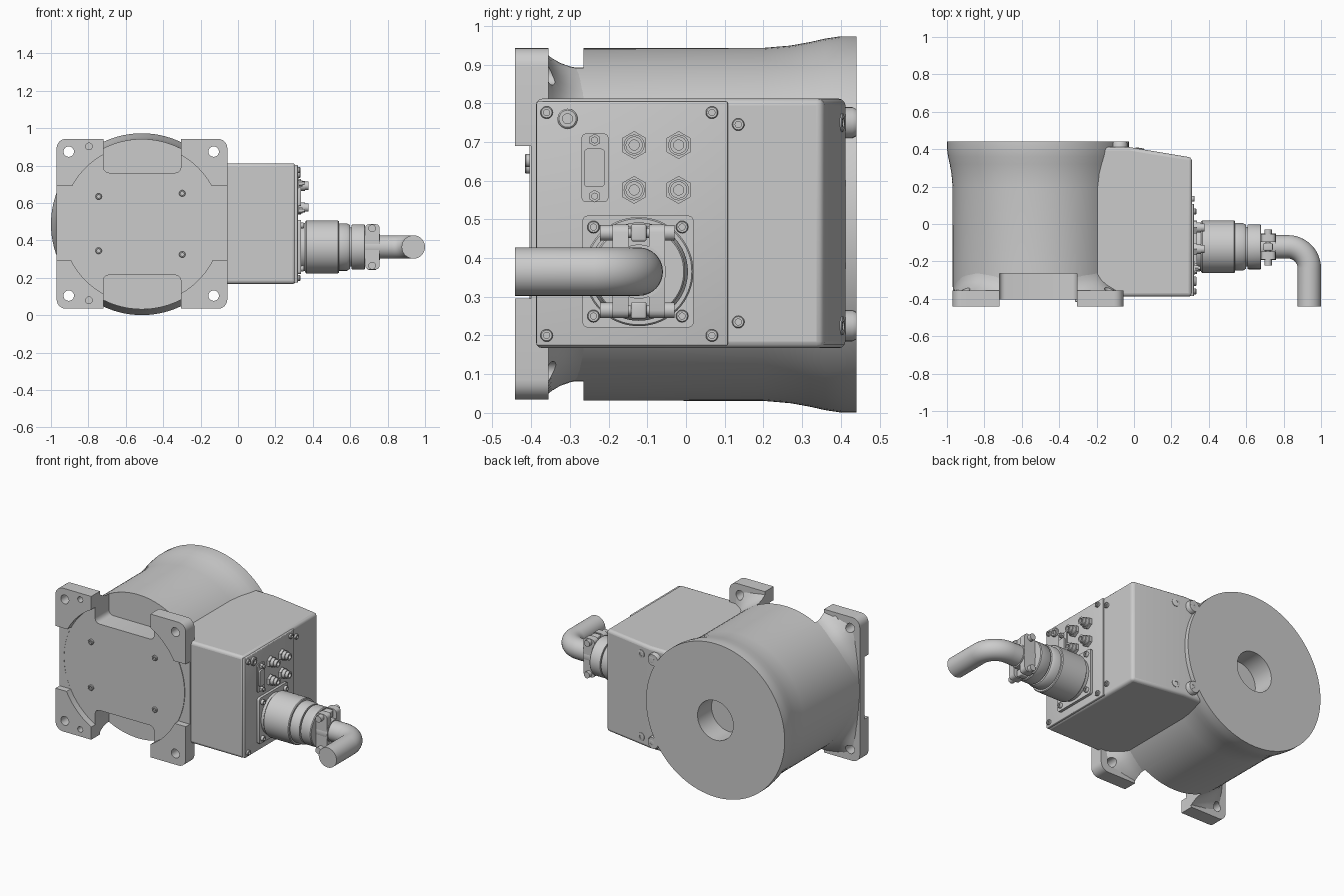
import bpy, bmesh
from math import cos, sin, pi
from mathutils import Vector

if "Cube" in bpy.data.objects:
    bpy.data.objects.remove(bpy.data.objects["Cube"])

CX, CZ = -0.514, 0.487          # main housing axis (runs along y)
PY, PZ = -0.122, 0.365          # cable connector axis (runs along x)
X, Y, Z = Vector((1, 0, 0)), Vector((0, 1, 0)), Vector((0, 0, 1))


def finish(name, bm):
    bmesh.ops.recalc_face_normals(bm, faces=bm.faces)
    me = bpy.data.meshes.new(name)
    bm.to_mesh(me)
    bm.free()
    ob = bpy.data.objects.new(name, me)
    bpy.context.collection.objects.link(ob)
    return smooth(ob)


def smooth(ob):
    bpy.ops.object.select_all(action='DESELECT')
    bpy.context.view_layer.objects.active = ob
    ob.select_set(True)
    bpy.ops.object.shade_smooth_by_angle(angle=0.6)
    return ob


def loft(name, rings):
    bm = bmesh.new()
    vs = [[bm.verts.new(p) for p in r] for r in rings]
    n = len(vs[0])
    for a, b in zip(vs, vs[1:]):
        for i in range(n):
            bm.faces.new((a[i], a[(i + 1) % n], b[(i + 1) % n], b[i]))
    bm.faces.new(vs[0])
    bm.faces.new(vs[-1])
    return finish(name, bm)


def lathe(name, origin, d, profile, n=32):
    """profile = (distance along d, radius) pairs"""
    o, u = Vector(origin), Z
    v = d.cross(u)
    return loft(name, [[o + d * a + (u * cos(2 * pi * i / n) + v * sin(2 * pi * i / n)) * r
                        for i in range(n)] for a, r in profile])


def box(name, lo, hi, bevel=0.0, axis=None, seg=3):
    """box between two corners; bevel all edges or only those along axis"""
    bm = bmesh.new()
    bmesh.ops.create_cube(bm, size=1)
    for v in bm.verts:
        v.co = Vector([l + (h - l) * (c + .5) for l, h, c in zip(lo, hi, v.co)])
    if bevel:
        es = [e for e in bm.edges if axis is None or
              abs((e.verts[0].co - e.verts[1].co).normalized().dot(axis)) > .9]
        bmesh.ops.bevel(bm, geom=es, offset=bevel, segments=seg, profile=.5, affect='EDGES')
    return finish(name, bm)


def cut(ob, *cutters):
    for c in cutters:
        c.hide_render = True
        m = ob.modifiers.new("cut", 'BOOLEAN')
        m.operation, m.solver, m.object = 'DIFFERENCE', 'EXACT', c
        bpy.context.view_layer.objects.active = ob
        bpy.ops.object.modifier_apply(modifier=m.name)
        bpy.data.objects.remove(c)
    smooth(ob)


def screw(name, pos, d, r, h):
    lathe(name, pos, d, [(h * .4, r * .5), (h, r * .5), (h, r * .85), (h * .8, r), (-.01, r)], 20)


def notches():
    return [box("notch_cutter", (-.72, -.6, lo), (-.305, -.265, hi), .03, Y)
            for lo, hi in ((.762, 1.1), (-.1, .215))]


# Main round housing with flared back and blind bore
body = lathe("main_housing", (CX, 0, CZ), Y,
             [(.30, .125), (.44, .125), (.44, .486), (.40, .486), (.36, .480), (.32, .471),
              (.27, .462), (.2, .456), (-.37, .455)], 96)
cut(body, *notches())


# Fillet from the square flange into the round housing
def square_ring(y, t, n=96):
    pts = []
    for i in range(n):
        a = 2 * pi * i / n
        c, s = cos(a), sin(a)
        r = .452 / (abs(c) ** 14 + abs(s) ** 14) ** (1 / 14)
        r = .45 + (r - .45) * t
        pts.append((CX + r * c, y, CZ + r * s))
    return pts


fillet = loft("flange_fillet", [square_ring(-.365, .8), square_ring(-.345, .5), square_ring(-.325, .28),
                                square_ring(-.3, .13), square_ring(-.27, .04), square_ring(-.24, .0)])
cut(fillet, *notches())

# Square mounting flange with four raised corner feet
flange = box("mounting_flange", (-.97, -.442, .035), (-.057, -.355, .943), .05, Y, 6)
holes = [lathe("hole_cutter", (x, -.6, z), Y, [(0, r), (.5, r)], 24)
         for x, z, r in ((-.905, .875, .028), (-.13, .875, .028), (-.905, .105, .028),
                         (-.13, .105, .028), (-.797, .903, .018), (-.797, .08, .018))]
cut(flange, lathe("disc_cutter", (CX, -.6, CZ), Y, [(0, .425), (.2, .425)], 96),
    box("gap_cutter", (-1.2, -.6, .295), (.2, -.401, .69)), *notches())
cut(flange, *holes)
cut(fillet, *[lathe("hole_cutter", (x, -.5, z), Y, [(0, .028), (.3, .028)], 24)
              for x in (-.905, -.13) for z in (.875, .105)])

# Front cover disc and its screws
cover = lathe("front_cover", (CX, 0, CZ), Y, [(-.404, .422), (-.36, .422)], 96)
cut(cover, *notches())
for x, z in ((-.745, .635), (-.298, .652), (-.745, .345), (-.298, .325)):
    screw("cover_screw", (x, -.402, z), -Y, .017, .014)

# Side terminal box with sloping back
terminal = loft("terminal_box", [[Vector((x, y, z)) for x, y in
                ((-.22, -.388), (.31, -.388), (.31, .355), (-.03, .412), (-.22, .412))] for z in (.167, .812)])
bv = terminal.modifiers.new("bevel", 'BEVEL')
bv.width, bv.segments, bv.limit_method, bv.angle_limit = .018, 3, 'ANGLE', .5
bpy.context.view_layer.objects.active = terminal
bpy.ops.object.modifier_apply(modifier="bevel")
smooth(terminal)

# Lugs and screws where the box meets the back flange
slope = Vector((.17, 1, 0)).normalized()
for z in (.225, .75):
    lathe("back_lug", (-.075, .34, z), Y, [(0, .04), (.09, .04), (.1, .035)], 24)
    screw("lug_screw", (-.065, .438, z), Y, .018, .003)
    screw("box_back_screw", (.03, .401, z), slope, .024, .006)

# Connector panel and its screws
box("connector_panel", (.3, -.386, .174), (.32, .108, .804), .004)
for y in (-.36, .067):
    for z in (.2, .776):
        screw("panel_screw", (.318, y, z), X, .016, .015)
screw("earth_screw", (.318, -.306, .76), X, .026, .016)
for z in (.235, .745):
    screw("box_side_screw", (.31, .135, z), X, .016, .014)

# Narrow data socket
box("data_socket_plate", (.315, -.27, .545), (.327, -.2, .722), .012, X)
box("data_socket", (.32, -.263, .583), (.338, -.21, .683), .01, X)
for z in (.56, .705):
    lathe("data_socket_post", (.32, -.236, z), X, [(0, .016), (.025, .016)], 6)
    lathe("data_socket_pin", (.34, -.236, z), X, [(0, .009), (.015, .009)], 12)

# Four small round sockets with hex nuts
for y in (-.134, -.019):
    for z in (.576, .692):
        lathe("hex_nut", (.315, y, z), X, [(0, .036), (.022, .036)], 6)
        lathe("round_socket", (.33, y, z), X,
              [(.02, .013), (.047, .013), (.047, .022), (.028, .022), (.028, .027), (0, .027)], 24)

# Power connector: square flange, stepped barrel
box("power_flange", (.315, -.268, .22), (.337, .02, .51), .015, X)
for y in (-.239, -.01):
    for z in (.25, .48):
        screw("power_flange_screw", (.335, y, z), X, .016, .018)
lathe("power_connector", (0, PY, PZ), X,
      [(.325, .128), (.358, .128), (.36, .136), (.365, .141), (.535, .141), (.54, .137), (.54, .127),
       (.582, .127), (.598, .118), (.598, .105), (.607, .105), (.607, .117), (.612, .12), (.675, .12),
       (.68, .116), (.68, .07), (.76, .07)], 64)

# Cable clamp: two jaws drawn together by two bolts
for s in (-1, 1):
    y = PY + s * .047
    box("clamp_jaw", (.68, y - .021, .245), (.757, y + .021, .487), .02, Y)
    z = PZ + s * .1
    lathe("clamp_bolt", (.717, PY, z), Y,
          [(-.1, .012), (-.1, .02), (-.06, .02), (-.06, .013), (.06, .013), (.06, .02), (.092, .02)], 20)
    box("clamp_spacer", (.692, PY - .02, z - .022), (.742, PY + .02, z + .022), .006)

# Bent cable
R, BX = .115, .9375 - .115
path = [(Vector((.74, PY, PZ)), -pi / 2 + pi / 2)]
path += [(Vector((BX + R * sin(a), PY - R + R * cos(a), PZ)), -a) for a in [i * pi / 24 for i in range(13)]]
path += [(Vector((.9375, -.442, PZ)), -pi / 2)]
loft("cable", [[p + (Vector((-sin(t), cos(t), 0)) * cos(k * pi / 16) + Z * sin(k * pi / 16)) * .0625
                for k in range(32)] for p, t in path])
